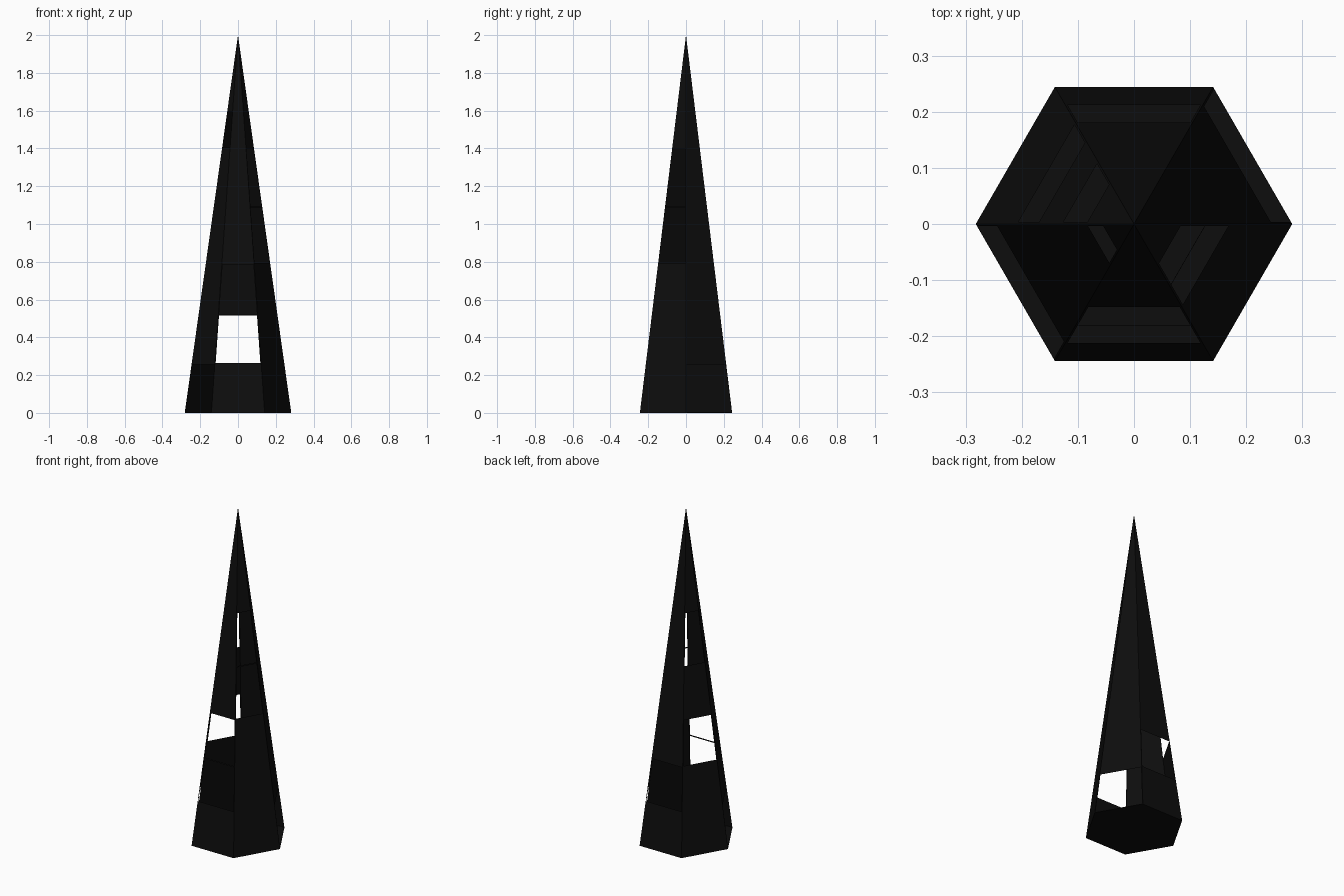
import bpy, bmesh, math

if "Cube" in bpy.data.objects:
    bpy.data.objects.remove(bpy.data.objects["Cube"])

HEIGHT, RADIUS, SIDES = 2.0, 0.282, 6
LEVELS = [0.0, 0.26, 0.52, 0.79, 1.09, 1.40, 1.60]
# Open bays per storey, given by the direction each wall faces (degrees)
OPEN = [(30, 210), (90, 270), (150, 270), (330,), (150, 330), (210,)]
FRAME = 0.004  # width of the thin bars around each opening

black = bpy.data.materials.new("black")
black.diffuse_color = (0.004, 0.004, 0.004, 1)
black.use_nodes = True
black.node_tree.nodes["Principled BSDF"].inputs["Base Color"].default_value = black.diffuse_color


def make_object(name, bm):
    bmesh.ops.recalc_face_normals(bm, faces=bm.faces[:])
    mesh = bpy.data.meshes.new(name)
    bm.to_mesh(mesh)
    bm.free()
    mesh.materials.append(black)
    obj = bpy.data.objects.new(name, mesh)
    bpy.context.collection.objects.link(obj)
    return obj


def ring(bm, z):
    r = RADIUS * (1 - z / HEIGHT)
    return [bm.verts.new((r * math.cos(math.tau * k / SIDES),
                          r * math.sin(math.tau * k / SIDES), z))
            for k in range(SIDES)]


# Tapered six-sided tower wall, storey by storey, with a closed base
bm = bmesh.new()
rings = [ring(bm, z) for z in LEVELS]
bm.faces.new(rings[0][::-1])
openings = []
for storey, (low, high) in enumerate(zip(rings, rings[1:])):
    for k in range(SIDES):
        j = (k + 1) % SIDES
        face = bm.faces.new((low[k], low[j], high[j], high[k]))
        if 30 + 60 * k in OPEN[storey]:
            openings.append(face)

# Pointed spire above the last storey
apex = bm.verts.new((0, 0, HEIGHT))
for k in range(SIDES):
    bm.faces.new((rings[-1][k], rings[-1][(k + 1) % SIDES], apex))

# Cut the openings, leaving slim frames
bmesh.ops.recalc_face_normals(bm, faces=bm.faces[:])
bmesh.ops.inset_individual(bm, faces=openings, thickness=FRAME, use_even_offset=True)
bmesh.ops.delete(bm, geom=openings, context='FACES')
make_object("tower_shell", bm)
